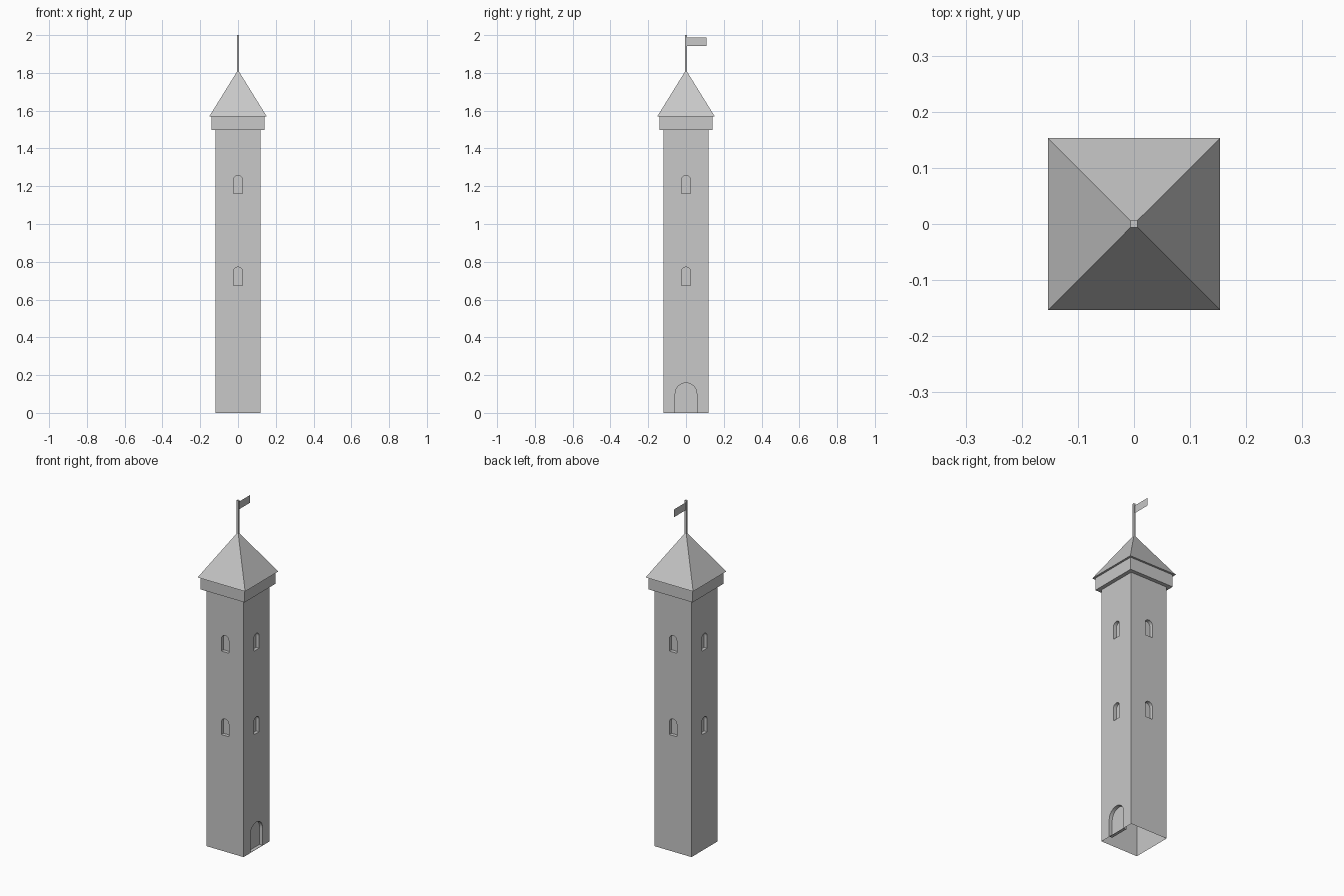
import bpy, bmesh
from math import sin, cos, pi
from mathutils import Matrix, Vector

if "Cube" in bpy.data.objects:
    bpy.data.objects.remove(bpy.data.objects["Cube"], do_unlink=True)

HALF, WALL_TOP = 0.119, 1.497
EAVES, APEX, POLE = 1.568, 1.805, 0.0063
DEPTH = 0.02

stone = bpy.data.materials.new("light grey stone")
stone.use_nodes = True
grey = (0.58, 0.58, 0.58, 1)
stone.diffuse_color = grey
stone.node_tree.nodes["Principled BSDF"].inputs["Base Color"].default_value = grey


def finish(name, bm):
    mesh = bpy.data.meshes.new(name)
    bm.to_mesh(mesh)
    bm.free()
    mesh.materials.append(stone)
    obj = bpy.data.objects.new(name, mesh)
    bpy.context.collection.objects.link(obj)
    return obj


def square_loft(name, rings, cap=False):
    """Skin a stack of square rings given as (half width, height)."""
    bm = bmesh.new()
    loops = [[bm.verts.new((x * r, y * r, z))
              for x, y in ((-1, -1), (1, -1), (1, 1), (-1, 1))] for r, z in rings]
    for low, high in zip(loops, loops[1:]):
        for i in range(4):
            j = (i + 1) % 4
            bm.faces.new((low[i], low[j], high[j], high[i]))
    if cap:
        bm.faces.new(loops[-1])
    return finish(name, bm)


def arch(half, sill, top, segments=12):
    """Outline of a round-headed opening, as (sideways, height) points."""
    spring = top - half
    head = [(half * cos(pi * i / segments), spring + half * sin(pi * i / segments))
            for i in range(segments + 1)]
    return [(-half, sill), (half, sill)] + head


def wall(bm, angle, openings):
    """One wall of the shaft with recessed, arched openings."""
    turn = Matrix.Rotation(angle, 3, 'Z')

    def loop(points, inset=0.0):
        return [bm.verts.new(turn @ Vector((u, inset - HALF, z))) for u, z in points]

    def edges(verts):
        return [bm.edges.new((v, verts[(i + 1) % len(verts)])) for i, v in enumerate(verts)]

    border = edges(loop([(-HALF, 0), (HALF, 0), (HALF, WALL_TOP), (-HALF, WALL_TOP)]))
    for points in openings:
        rim, back = loop(points), loop(points, DEPTH)
        border += edges(rim)
        bm.faces.new(back)
        for i in range(len(rim)):
            j = (i + 1) % len(rim)
            bm.faces.new((rim[i], rim[j], back[j], back[i]))
    bmesh.ops.triangle_fill(bm, edges=border, use_beauty=True,
                            normal=turn @ Vector((0, -1, 0)))


# Hollow shaft, open underneath, with two windows per wall and one door
windows = [arch(0.024, 0.675, 0.772), arch(0.024, 1.161, 1.257)]
door = arch(0.057, 0.002, 0.159, 16)
bm = bmesh.new()
for side in range(4):
    wall(bm, side * pi / 2, windows + ([door] if side == 1 else []))
bmesh.ops.remove_doubles(bm, verts=bm.verts, dist=0.0001)
bmesh.ops.recalc_face_normals(bm, faces=bm.faces)
finish("tower_shaft", bm)

# Overhanging cornice, pyramid roof and flagpole
square_loft("cornice", [(HALF, WALL_TOP), (0.1415, WALL_TOP), (0.1415, EAVES)])
square_loft("roof", [(0.1415, EAVES), (0.153, EAVES), (POLE, APEX)])
square_loft("flagpole", [(POLE, APEX), (POLE, 2.0)], cap=True)

# Flag sheet flying towards the back
bm = bmesh.new()
bm.faces.new([bm.verts.new((0, y, z)) for y, z in
              ((POLE, 1.943), (0.109, 1.943), (0.109, 1.988), (POLE, 1.988))])
finish("flag", bm)
